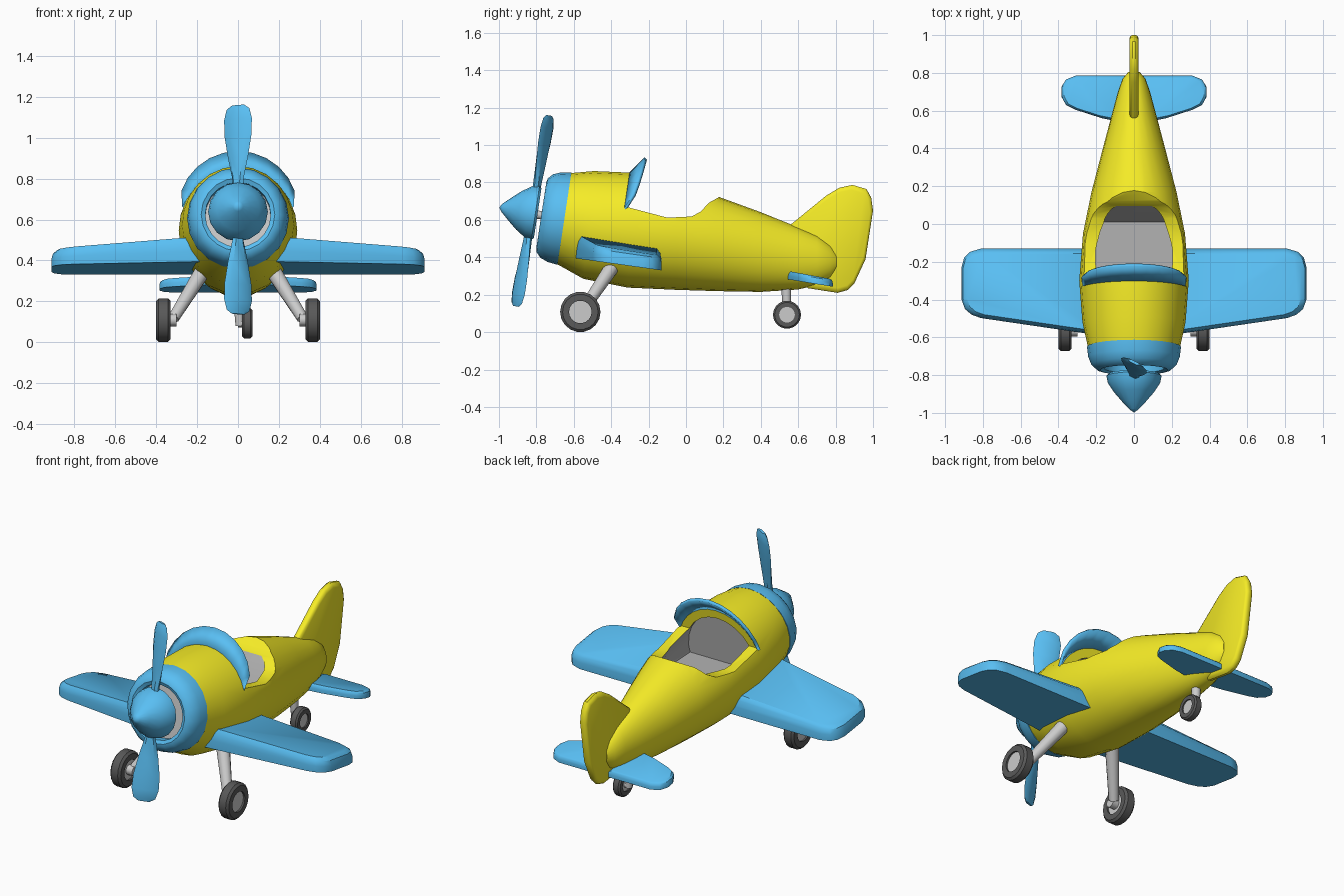
import bpy, bmesh, math
from mathutils import Vector as V

if "Cube" in bpy.data.objects:
    bpy.data.objects.remove(bpy.data.objects["Cube"])


def material(name, rgb):
    m = bpy.data.materials.new(name)
    m.diffuse_color = (*rgb, 1)
    m.use_nodes = True
    m.node_tree.nodes["Principled BSDF"].inputs["Base Color"].default_value = m.diffuse_color
    return m


YELLOW = material("yellow", (0.92, 0.84, 0.02))
BLUE = material("blue", (0.10, 0.52, 0.90))
RUBBER = material("rubber", (0.10, 0.10, 0.10))
GREY = material("grey", (0.45, 0.45, 0.45))


def loft(name, rings, mat=None, closed=False):
    """Skin equal rings of points; cap the ends unless the rings form a loop."""
    bm = bmesh.new()
    vs = [[bm.verts.new(p) for p in r] for r in rings]
    n = len(vs[0])
    for i in range(len(vs) if closed else len(vs) - 1):
        a, b = vs[i], vs[(i + 1) % len(vs)]
        for k in range(n):
            bm.faces.new((a[k], a[(k + 1) % n], b[(k + 1) % n], b[k]))
    if not closed:
        bm.faces.new(vs[0])
        bm.faces.new(vs[-1])
    bmesh.ops.remove_doubles(bm, verts=bm.verts, dist=1e-5)
    bmesh.ops.recalc_face_normals(bm, faces=bm.faces)
    me = bpy.data.meshes.new(name)
    bm.to_mesh(me)
    bm.free()
    if mat:
        me.materials.append(mat)
    ob = bpy.data.objects.new(name, me)
    bpy.context.collection.objects.link(ob)
    return ob


def lathe(name, profile, origin, axis, mat=None, closed=False, seg=16):
    """Revolve (distance, radius) points about an axis."""
    q = V(axis).to_track_quat('Z', 'Y')
    rings = []
    for d, r in profile:
        rings.append([V(origin) + q @ V((r * math.cos(k * math.tau / seg),
                                         r * math.sin(k * math.tau / seg), d)) for k in range(seg)])
    return loft(name, rings, mat, closed)


def rod(name, a, b, r1, r2, mat=None):
    d = V(b) - V(a)
    return lathe(name, [(0, r1), (d.length, r2)], a, d, mat, seg=12)


def section(y, z, rx, rz, tilt, seg=24, floor=-9):
    """Leaning oval across the body."""
    pts = []
    for k in range(seg):
        a = k * math.tau / seg
        h = max(z + rz * math.sin(a), floor)
        pts.append((rx * math.cos(a), y + tilt * (h - z), h))
    return pts


def cut(ob, cutter):
    m = ob.modifiers.new("cut", 'BOOLEAN')
    m.object, m.operation, m.solver = cutter, 'DIFFERENCE', 'EXACT'
    m.material_mode = 'TRANSFER'
    bpy.context.view_layer.objects.active = ob
    bpy.ops.object.modifier_apply(modifier=m.name)
    bpy.data.objects.remove(cutter)


def slab(name, outline, base, height, mat):
    """Flat-bottomed wing with a rounded upper edge, mirrored."""
    cx = sum(p[0] for p in outline) / len(outline)
    cy = sum(p[1] for p in outline) / len(outline)
    rings = []
    for f, s in ((0, 1), (0.45, 1), (0.8, 0.965), (1, 0.88)):
        rings.append([(cx + (x - cx) * s, cy + (y - cy) * s, base(y) + f * height(x)) for x, y in outline])
    ob = loft(name, rings, mat)
    ob.modifiers.new("mirror", 'MIRROR')
    return ob


# Fuselage
body = loft("fuselage", [section(*s) for s in (
    (-0.655, 0.607, 0.243, 0.243, 0.145), (-0.52, 0.573, 0.273, 0.288, 0.10),
    (-0.30, 0.545, 0.29, 0.307, 0.04), (-0.05, 0.513, 0.27, 0.287, 0),
    (0.17, 0.472, 0.225, 0.253, 0), (0.40, 0.428, 0.165, 0.213, 0),
    (0.60, 0.394, 0.112, 0.166, 0), (0.70, 0.385, 0.085, 0.133, 0),
    (0.77, 0.377, 0.06, 0.092, 0), (0.805, 0.375, 0.03, 0.045, 0))], YELLOW)

# Cockpit opening, then its grey hollow
side = [(-0.32, 0.67), (-0.10, 0.612), (0.03, 0.618), (0.08, 0.645),
        (0.12, 0.69), (0.18, 0.724), (0.20, 1.0), (-0.27, 1.0)]
cut(body, loft("opening_cutter", [[(x, y, z) for y, z in side] for x in (-0.5, 0.5)], YELLOW))
cut(body, loft("hollow_cutter", [section(*s, floor=0.50) for s in (
    (-0.36, 0.545, 0.235, 0.25, 0.1), (-0.15, 0.525, 0.225, 0.24, 0.1),
    (0.0, 0.478, 0.19, 0.212, 0.52))], GREY))

# Windscreen: arc flaring up and back
low, high = [], []
for k in range(13):
    u = k / 12
    a = math.radians(22 + 136 * u)
    p = V((0.288 * math.cos(a), 0, 0.545 + 0.303 * math.sin(a)))
    p.y = -0.322 + 0.15 * (p.z - 0.67)
    s = math.sin(math.pi * u) ** 0.5
    low.append(p)
    high.append(p + V((0.075 * math.cos(a) * s, 0.08 * s, 0.08 * math.sin(a) * s)))
me = bpy.data.meshes.new("windscreen")
me.from_pydata(low + high, [], [(k, k + 1, k + 14, k + 13) for k in range(12)])
me.materials.append(BLUE)
screen = bpy.data.objects.new("windscreen", me)
bpy.context.collection.objects.link(screen)
sol = screen.modifiers.new("thickness", 'SOLIDIFY')
sol.thickness, sol.offset = 0.018, 0

# Engine cowl, engine plate, shaft and spinner on the tilted axis
FWD = V((0, -0.988, 0.15)).normalized()
NOSE = V((0, -0.655, 0.607))
lathe("cowl", [(-0.005, 0.249), (0.05, 0.242), (0.09, 0.226), (0.115, 0.20), (0.12, 0.18),
               (0.11, 0.16), (0.0, 0.16)], NOSE, FWD, BLUE, closed=True, seg=20)
lathe("engine_plate", [(0.01, 0.165), (0.06, 0.165)], NOSE, FWD, seg=20)
rod("propeller_shaft", NOSE, NOSE + FWD * 0.2, 0.022, 0.022)
lathe("spinner", [(0, 0.02), (0, 0.135), (0.012, 0.146), (0.05, 0.138), (0.10, 0.105), (0.15, 0.062),
                  (0.19, 0.025), (0.208, 0)], (0, -0.793, 0.636), FWD, BLUE)

# Propeller blades
AX = V((0, -0.985, 0.17)).normalized()
UP = V((0, 0.17, 0.985)).normalized()
PITCH = math.radians(27)
for s, name in ((1, "upper_blade"), (-1, "lower_blade")):
    across = V((s, 0, 0))
    chord = across * math.cos(PITCH) + AX * math.sin(PITCH)
    thick = AX * math.cos(PITCH) - across * math.sin(PITCH)
    rings = []
    for r, w, t in ((0.05, 0.024, 0.016), (0.15, 0.03, 0.016), (0.26, 0.055, 0.014), (0.37, 0.074, 0.013),
                    (0.45, 0.076, 0.012), (0.50, 0.062, 0.010), (0.518, 0.035, 0.007)):
        c = V((0, -0.82, 0.648)) + UP * (s * r)
        rings.append([c + chord * (w * i) + thick * (t * j) for i, j in
                      ((1, 0), (0.6, 1), (-0.6, 1), (-1, 0), (-0.6, -1), (0.6, -1))])
    loft(name, rings, BLUE)

# Main wings and tailplane
slab("wings", [(0.12, -0.13), (0.81, -0.13), (0.87, -0.148), (0.90, -0.18), (0.913, -0.23), (0.913, -0.40),
               (0.895, -0.45), (0.86, -0.48), (0.81, -0.498), (0.25, -0.58), (0.12, -0.598)],
     lambda y: 0.33 - 0.14 * (y + 0.13), lambda x: 0.127 - 0.05 * x, BLUE)
slab("tailplane", [(0.02, 0.785), (0.31, 0.785), (0.36, 0.765), (0.385, 0.725), (0.385, 0.675),
                   (0.36, 0.63), (0.31, 0.605), (0.17, 0.56), (0.02, 0.53)],
     lambda y: 0.245 - 0.165 * (y - 0.77), lambda x: 0.042, BLUE)

# Tail fin
fin = [(0.56, 0.575), (0.75, 0.73), (0.82, 0.772), (0.89, 0.787), (0.965, 0.765), (0.99, 0.72), (1.0, 0.65),
       (0.96, 0.39), (0.90, 0.26), (0.865, 0.225), (0.81, 0.21), (0.65, 0.235), (0.60, 0.32)]
loft("tail_fin", [[(x, 0.82 + (y - 0.82) * s, 0.5 + (z - 0.5) * s) for y, z in fin]
                  for x, s in ((-0.025, 0.91), (-0.019, 0.97), (-0.008, 1),
                               (0.008, 1), (0.019, 0.97), (0.025, 0.91))], YELLOW)


# Wheels and struts
def wheel(name, centre, r, w):
    h = w / 2
    lathe(name + "_tyre", [(-h, r * 0.56), (-h, r * 0.88), (-h * 0.65, r), (h * 0.65, r), (h, r * 0.88),
                           (h, r * 0.56)], centre, (1, 0, 0), RUBBER, closed=True, seg=18)
    lathe(name + "_hub", [(-h * 0.7, r * 0.58), (h * 0.7, r * 0.58)], centre, (1, 0, 0), seg=18)


for s, tag in ((1, "right"), (-1, "left")):
    wheel(tag + "_wheel", (s * 0.365, -0.565, 0.108), 0.108, 0.07)
    rod(tag + "_strut", (s * 0.14, -0.36, 0.40), (s * 0.315, -0.55, 0.118), 0.042, 0.028)
    rod(tag + "_axle", (s * 0.30, -0.565, 0.108), (s * 0.36, -0.565, 0.108), 0.03, 0.03)
wheel("tail_wheel", (0.045, 0.54, 0.093), 0.075, 0.05)
rod("tail_strut", (0.0, 0.535, 0.27), (0.008, 0.54, 0.08), 0.028, 0.02)
rod("tail_axle", (0.0, 0.54, 0.093), (0.05, 0.54, 0.093), 0.02, 0.02)

# Smooth shading with crisp edges
for ob in bpy.context.scene.objects:
    ob.select_set(True)
bpy.context.view_layer.objects.active = body
bpy.ops.object.shade_smooth_by_angle(angle=math.radians(35))
